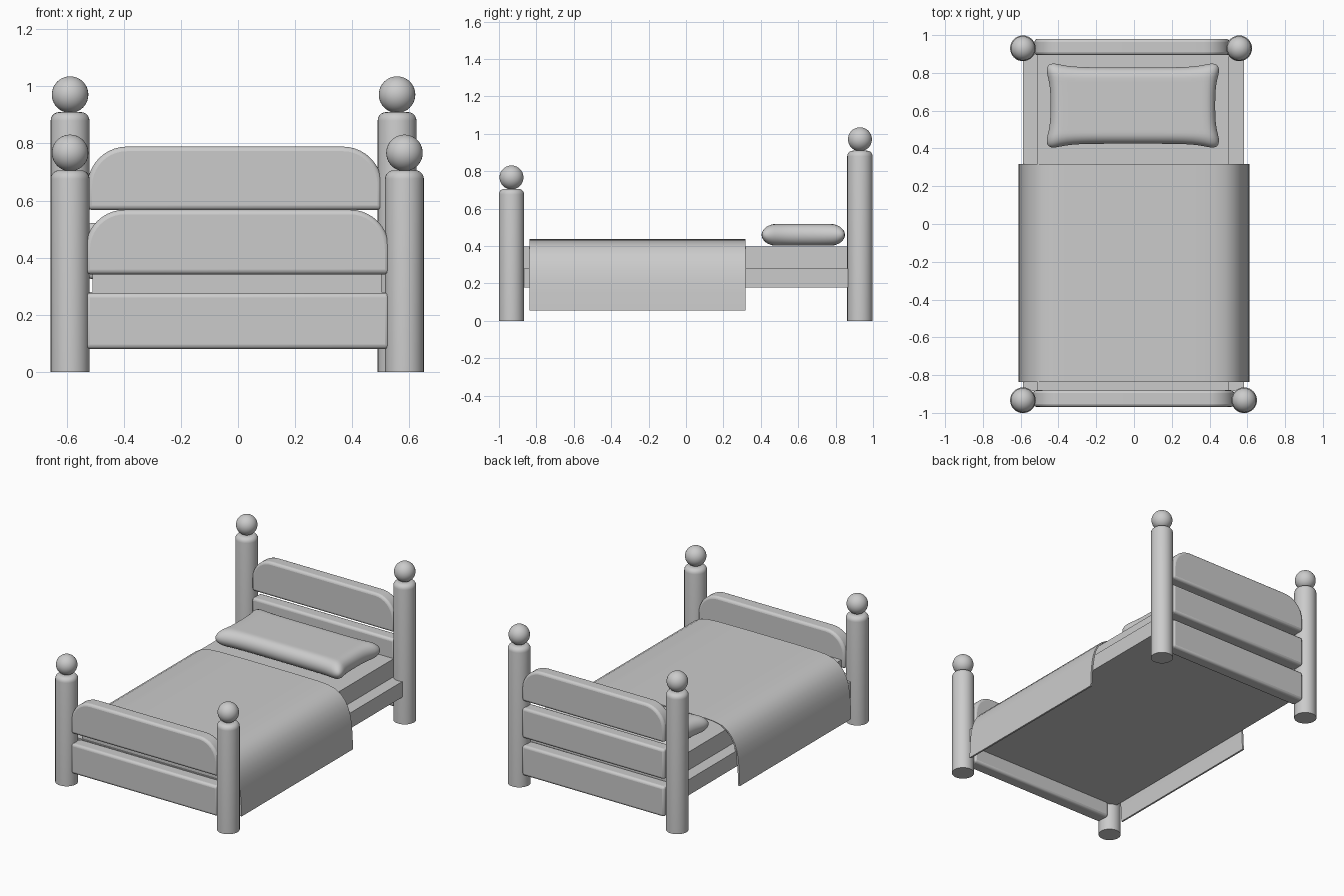
import bpy, bmesh, math
from mathutils import Vector

if "Cube" in bpy.data.objects:
    bpy.data.objects.remove(bpy.data.objects["Cube"])


def finish(name, bm, bevel=0.0, segs=3, angle=40):
    bmesh.ops.recalc_face_normals(bm, faces=bm.faces[:])
    me = bpy.data.meshes.new(name)
    bm.to_mesh(me)
    bm.free()
    ob = bpy.data.objects.new(name, me)
    bpy.context.collection.objects.link(ob)
    if bevel:
        m = ob.modifiers.new("bevel", 'BEVEL')
        m.width, m.segments, m.limit_method = bevel, segs, 'ANGLE'
        m.angle_limit = math.radians(50)
    bpy.ops.object.select_all(action='DESELECT')
    bpy.context.view_layer.objects.active = ob
    ob.select_set(True)
    bpy.ops.object.shade_smooth_by_angle(angle=math.radians(angle))
    return ob


def extrude_y(name, pts, y0, y1, **kw):
    """Closed x-z outline pushed from y0 to y1."""
    bm = bmesh.new()
    a = [bm.verts.new((x, y0, z)) for x, z in pts]
    b = [bm.verts.new((x, y1, z)) for x, z in pts]
    n = len(pts)
    bm.faces.new(a)
    bm.faces.new(b[::-1])
    for i in range(n):
        j = (i + 1) % n
        bm.faces.new((a[i], b[i], b[j], a[j]))
    return finish(name, bm, **kw)


def rect(x0, x1, z0, z1):
    return [(x0, z0), (x1, z0), (x1, z1), (x0, z1)]


def arch(x0, x1, z0, z1, r=0.138, n=10):
    pts = [(x0, z0), (x1, z0)]
    for cx, start in ((x1 - r, 0), (x0 + r, 90)):
        for i in range(n + 1):
            t = math.radians(start + 90 * i / n)
            pts.append((cx + r * math.cos(t), z1 - r + r * math.sin(t)))
    return pts


def post(name, x, y, top):
    # turned post with rounded top edge
    r, b, n = 0.068, 0.03, 32
    prof = [(r, 0)] + [(r - b + b * math.cos(t), top - b + b * math.sin(t))
                       for t in [math.pi / 2 * i / 5 for i in range(6)]]
    bm = bmesh.new()
    rings = [[bm.verts.new((x + q * math.cos(2 * math.pi * k / n),
                            y + q * math.sin(2 * math.pi * k / n), z)) for k in range(n)]
             for q, z in prof]
    for lo, hi in zip(rings, rings[1:]):
        for k in range(n):
            bm.faces.new((lo[k], lo[(k + 1) % n], hi[(k + 1) % n], hi[k]))
    bm.faces.new(rings[0])
    bm.faces.new(rings[-1])
    finish(name, bm)
    # ball finial
    bm = bmesh.new()
    bmesh.ops.create_uvsphere(bm, u_segments=32, v_segments=20, radius=0.064)
    bmesh.ops.translate(bm, verts=bm.verts[:], vec=(x, y, top + 0.061))
    finish(name + "_ball", bm)


# Posts
post("front_left_post", -0.588, -0.933, 0.706)
post("front_right_post", 0.583, -0.933, 0.706)
post("back_left_post", -0.588, 0.93, 0.91)
post("back_right_post", 0.557, 0.93, 0.91)

# Footboard
FX, FY = (-0.534, 0.53), (-0.968, -0.88)
extrude_y("footboard_top", arch(*FX, 0.342, 0.568), *FY, bevel=0.016)
extrude_y("footboard_lower", rect(*FX, 0.08, 0.277), *FY, bevel=0.016)

# Headboard
HX, HY = (-0.527, 0.505), (0.894, 0.98)
extrude_y("headboard_top", arch(*HX, 0.567, 0.789), *HY, bevel=0.016)
extrude_y("headboard_middle", rect(*HX, 0.325, 0.522), *HY, bevel=0.016)
extrude_y("headboard_lower", rect(*HX, 0.08, 0.277), *HY, bevel=0.016)

# Frame and mattress
extrude_y("bed_frame", rect(-0.588, 0.583, 0.178, 0.28), -0.885, 0.9)
extrude_y("mattress", rect(-0.51, 0.502, 0.275, 0.398), -0.88, 0.9)

# Blanket draped over the sides
half = [(0.0, 0.437), (0.2, 0.437), (0.36, 0.435), (0.43, 0.43), (0.485, 0.417),
        (0.525, 0.393), (0.555, 0.36), (0.577, 0.32), (0.592, 0.275),
        (0.602, 0.22), (0.608, 0.15), (0.612, 0.055)]
outer = [(-x, z) for x, z in half[:0:-1]] + half
inner = [(x * 0.981, z - 0.012 * max(0, 1 - abs(x) / 0.612)) for x, z in outer]
extrude_y("blanket", outer + inner[::-1], -0.836, 0.317)

# Pillow with pulled-out corners
size, r = Vector((0.436, 0.202, 0.058)), 0.058
bm = bmesh.new()
bmesh.ops.create_cube(bm, size=2)
bmesh.ops.subdivide_edges(bm, edges=bm.edges[:], cuts=27, use_grid_fill=True)
for v in bm.verts:
    p = Vector([math.sin(c * math.pi / 2) * s for c, s in zip(v.co, size)])
    q = Vector([max(-(s - r), min(s - r, c)) for c, s in zip(p, size)])
    d = p - q
    p = q + d.normalized() * r if d.length > 1e-9 else p
    u, w = p.x / size.x, p.y / size.y
    ear = abs(u) ** 8 * abs(w) ** 4
    p.x += math.copysign(0.045 * ear + 0.008 * w ** 2 * abs(u) ** 3, u)
    p.y += math.copysign(0.042 * ear + 0.008 * u ** 4 * abs(w) ** 3, w)
    v.co = p + Vector((-0.006, 0.627, 0.46))
finish("pillow", bm, angle=60)
